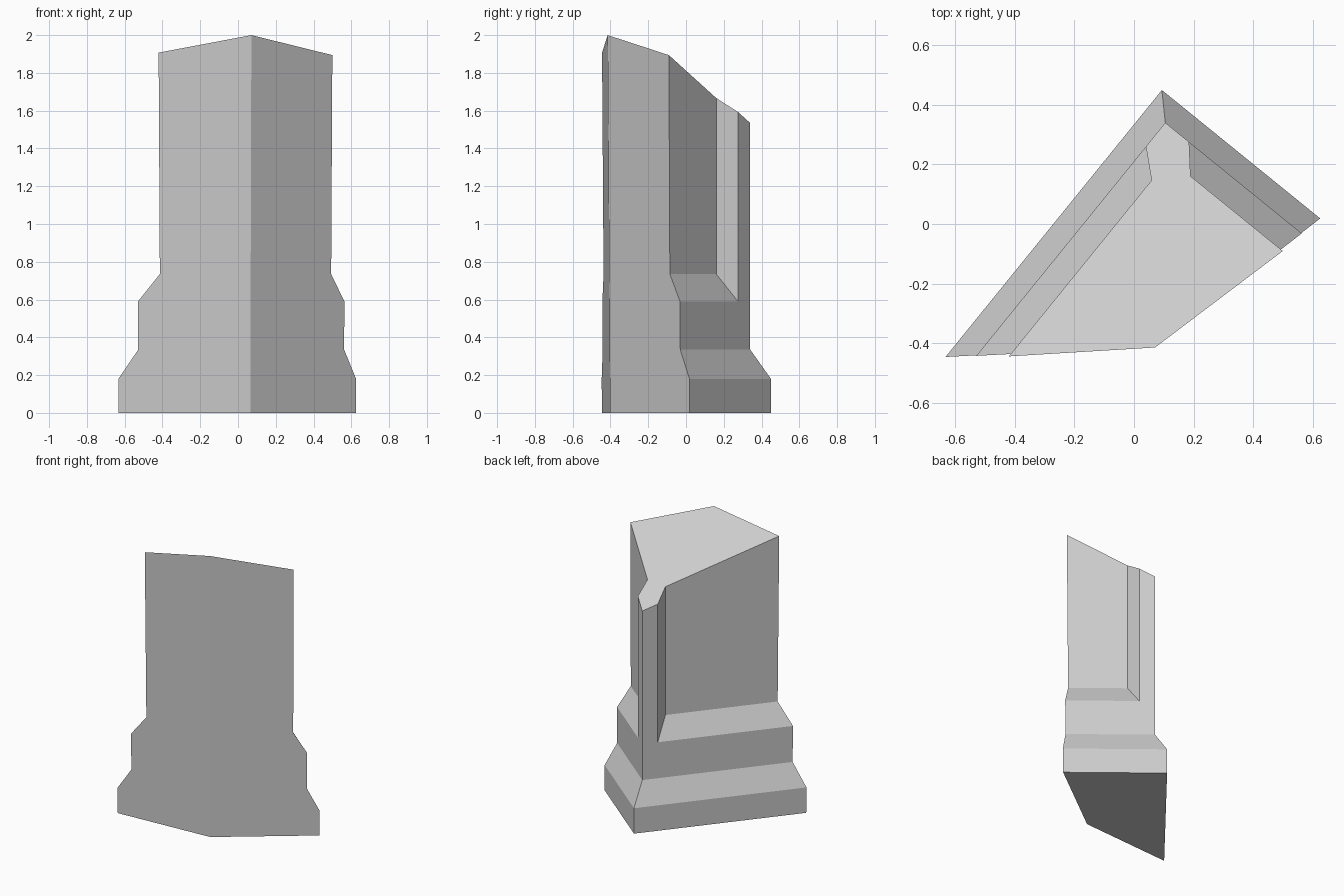
import bpy, bmesh
from mathutils import Vector

cube = bpy.data.objects.get("Cube")
if cube:
    bpy.data.objects.remove(cube, do_unlink=True)

# Plan frame: origin at the pilaster corner, one axis along each outer wall
CORNER = Vector((0.105, 0.34, 0))
LEFT_WALL = Vector((-0.63, -0.777, 0))
RIGHT_WALL = Vector((0.777, -0.63, 0))
FAR = 2.0        # walls run long, then get cut
PILASTER = 0.103  # pilaster width
INSET = 0.086    # wall recess behind the pilaster
FLARE = 0.076    # recess side slant


def ring(bm, z, offset, recessed):
    """One horizontal outline, mirrored about the corner diagonal."""
    wall = offset + (INSET if recessed else 0)
    inner = PILASTER + (FLARE if recessed else 0)
    half = [(wall, FAR), (wall, inner), (offset, PILASTER)]
    mirrored = [(v, u) for u, v in reversed(half)]
    outline = [(FAR, FAR)] + half + [(offset, offset)] + mirrored
    return [bm.verts.new(CORNER + LEFT_WALL * u + RIGHT_WALL * v + Vector((0, 0, z)))
            for u, v in outline]


bm = bmesh.new()

# Stepped plinth, then recessed walls with a corner pilaster
levels = [(0, -0.078, False), (0.18, -0.078, False), (0.335, 0, False),
          (0.59, 0, False), (0.735, 0, True), (3.5, 0, True)]
rings = [ring(bm, *level) for level in levels]
for low, high in zip(rings, rings[1:]):
    for i in range(len(low)):
        j = (i + 1) % len(low)
        bm.faces.new((low[i], low[j], high[j], high[i]))
bm.faces.new(rings[0])
bm.faces.new(rings[-1])
bmesh.ops.remove_doubles(bm, verts=bm.verts[:], dist=0.0005)
bmesh.ops.recalc_face_normals(bm, faces=bm.faces[:])

# Two broken sides and the sloping top: point on plane, normal of removed side
cuts = [((0, -0.406, 0), (0.062, -1, -0.0065)),
        ((0.065, -0.402, 0), (0.7536, -1, -0.0085)),
        ((0.07, -0.415, 2.0), (-0.227, 0.627, 1))]
for point, normal in cuts:
    result = bmesh.ops.bisect_plane(
        bm, geom=bm.verts[:] + bm.edges[:] + bm.faces[:],
        plane_co=point, plane_no=Vector(normal).normalized(), clear_outer=True)
    rim = [e for e in result["geom_cut"] if isinstance(e, bmesh.types.BMEdge)]
    bmesh.ops.edgeloop_fill(bm, edges=rim)

# Merge coplanar panels
bmesh.ops.dissolve_limit(bm, angle_limit=0.005, verts=bm.verts[:], edges=bm.edges[:])
bmesh.ops.recalc_face_normals(bm, faces=bm.faces[:])

mesh = bpy.data.meshes.new("broken_wall_corner")
bm.to_mesh(mesh)
bm.free()
wall_corner = bpy.data.objects.new("broken_wall_corner", mesh)
bpy.context.collection.objects.link(wall_corner)

# Plain stone
stone = bpy.data.materials.new("grey_stone")
stone.use_nodes = True
colour = (0.6, 0.6, 0.6, 1)
stone.diffuse_color = colour
stone.node_tree.nodes["Principled BSDF"].inputs["Base Color"].default_value = colour
mesh.materials.append(stone)
